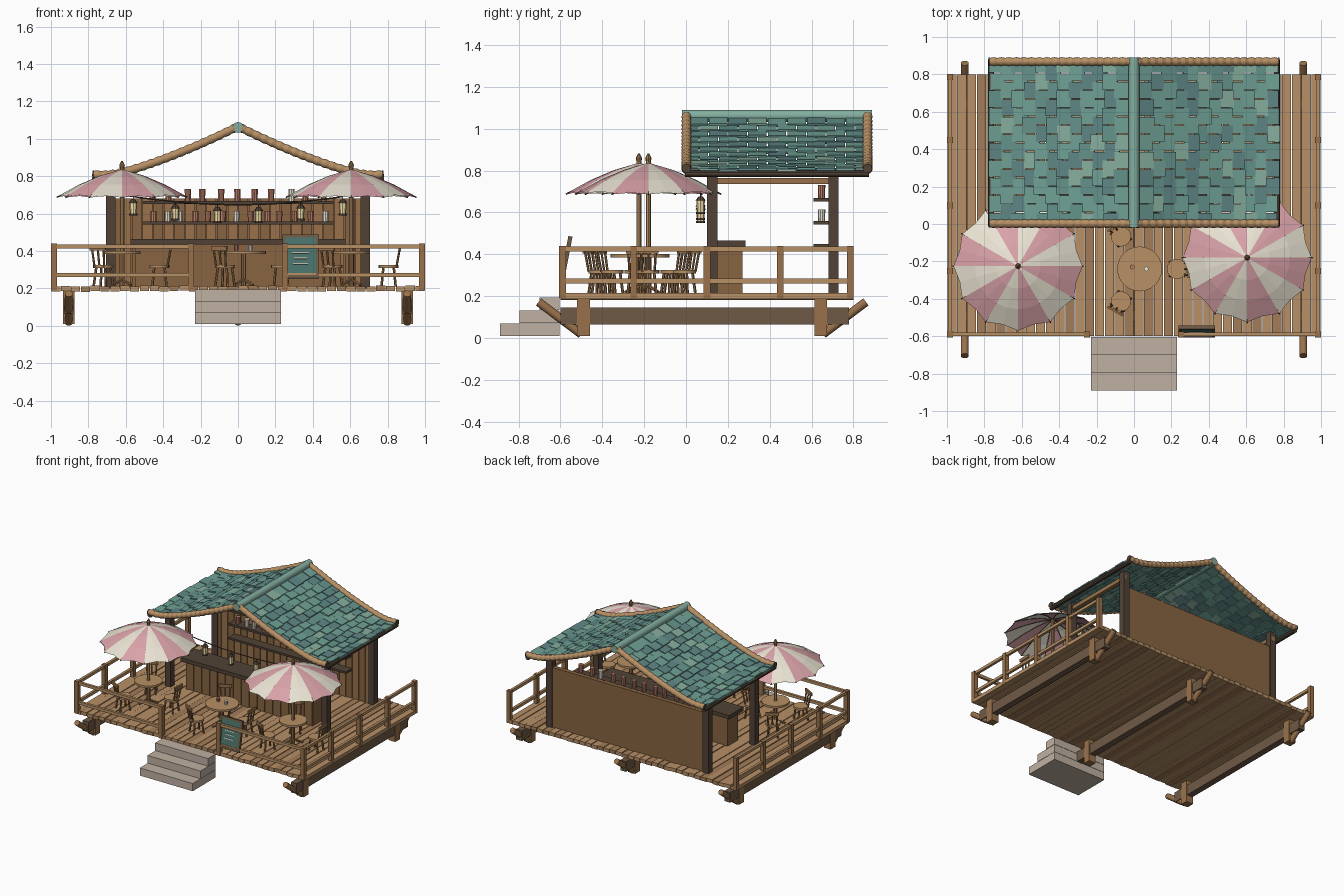
import bpy, bmesh, math, random
from mathutils import Vector, Matrix

if "Cube" in bpy.data.objects:
    bpy.data.objects.remove(bpy.data.objects["Cube"])

random.seed(4)
COL = dict(wood=(.53, .37, .23), plank=(.66, .49, .33), plank2=(.57, .41, .27), dark=(.25, .20, .16),
           beam=(.36, .28, .21), wall=(.46, .32, .20), bamboo=(.66, .49, .32), stone=(.70, .63, .57),
           teal1=(.36, .56, .51), teal2=(.32, .50, .47), teal3=(.45, .62, .55), teal4=(.30, .45, .45),
           ridge=(.44, .62, .56), pink=(.82, .57, .60), cream=(.90, .87, .79), clay=(.68, .42, .33),
           glow=(.95, .85, .60), board=(.22, .37, .34))
parts = {}


def part(name, col):
    return parts.setdefault((name, col), bmesh.new())


def box(name, col, loc, dim, rot=None):
    m = Matrix.Translation(loc) @ (rot or Matrix()) @ Matrix.Diagonal((*dim, 1))
    bmesh.ops.create_cube(part(name, col), size=1, matrix=m)


def span(name, col, x0, x1, y0, y1, z0, z1):
    box(name, col, ((x0 + x1) / 2, (y0 + y1) / 2, (z0 + z1) / 2), (x1 - x0, y1 - y0, z1 - z0))


def rod(name, col, a, b, r, r2=None, n=10):
    a, b = Vector(a), Vector(b)
    d = b - a
    m = Matrix.Translation((a + b) / 2) @ d.to_track_quat('Z', 'Y').to_matrix().to_4x4()
    bmesh.ops.create_cone(part(name, col), cap_ends=True, segments=n, radius1=r,
                          radius2=r if r2 is None else r2, depth=d.length, matrix=m)


def mug(name, col, x, y, z, h=.055, r=.018):
    rod(name, col, (x, y, z), (x, y, z + h), r * .9, r, 10)


# deck planks
N = 38
for i in range(N):
    w = 2 / N
    x = -1 + w * (i + .5)
    dz = random.uniform(-.003, .003)
    span('deck_planks', random.choice(('plank', 'plank', 'plank2')), x - w / 2 + .002, x + w / 2 - .002,
         -.6, .8, .185 + dz, .213 + dz)

# foundation beams, posts and log braces
for x in (-.905, 0, .905):
    span('floor_beam', 'beam', x - .025, x + .025, -.6, .78, .065, .145)
    for y, s in ((-.49, -1), (.645, 1)):
        span('foundation_post', 'wood', x - .03, x + .03, y - .03, y + .03, .01, .188)
        if x or s > 0:
            rod('log_brace', 'wood', (x, y + s * .01, .018), (x, y + s * .215, .172), .021, n=12)

# stone steps
for i in range(3):
    span('stone_steps', 'stone', -.23, .23, -.89 + i * .095, -.605, .01 + i * .062, .07 + i * .062)

# railings
for s in (-1, 1):
    for y in (-.59, -.25, .1, .45, .785):
        span('rail_post', 'wood', s * .983 - .016, s * .983 + .016, y - .016, y + .016, .19, .44)
    span('rail_post', 'wood', s * .25 - .016, s * .25 + .016, -.606, -.574, .19, .44)
    for z in (.425, .272):
        span('side_rail', 'bamboo', s * .983 - .01, s * .983 + .01, -.6, .795, z - .011, z + .011)
        span('front_rail', 'bamboo', min(s * .24, s * .99), max(s * .24, s * .99), -.6, -.58, z - .011, z + .011)

# bar building: columns, side beams, back wall
for s in (-1, 1):
    for y in (.125, .705):
        span('column', 'dark', s * .68 - .025, s * .68 + .025, y - .025, y + .025, .2, .806)
    span('side_beam', 'wood', s * .68 - .015, s * .68 + .015, .1, .73, .735, .765)
span('back_wall', 'wall', -.69, .69, .695, .72, .205, .68)
for i in range(24):
    x = -.655 + i * 1.31 / 23
    span('wall_slats', 'wood' if i % 2 else 'wall', x - .026, x + .026, .685, .697, .205, .68)

# counter
span('counter', 'wall', -.55, .55, .145, .27, .205, .435)
span('counter_top', 'dark', -.575, .575, .105, .285, .435, .465)
for i in range(16):
    x = -.515 + i * 1.03 / 15
    span('counter_panels', 'wall', x - .032, x + .032, .138, .147, .21, .435)

# shelves with cups
for z in (.44, .55, .66):
    span('shelf', 'dark', -.51, .51, .61, .688, z - .008, z + .008)
    if z > .5:
        n = 13 if z < .6 else 11
        for i in range(n):
            x = -.46 + i * .92 / (n - 1) + random.uniform(-.01, .01)
            mug('shelf_cups', random.choice(('clay', 'clay', 'cream')), x, .648, z + .008, .055 + (z > .6) * .008)

# roof profile: concave sweep with a slight upturn at the eaves
W = .77


def roof_z(a):
    return .787 + .275 * max(0, 1 - a / W) ** 1.38 + .018 * max(0, (a - .6) / .17) ** 2


# roof tiles, staggered in courses
C, R = 12, 9
for s in (-1, 1):
    for c in range(C):
        a = .03 + (c + .5) * .735 / C
        slope = math.atan2(roof_z(a + .02) - roof_z(a - .02), .04)
        tw = .84 / R
        length = .735 / C / math.cos(slope) + .017
        for r in range(R + c % 2):
            y0 = max(.015, .015 + (r - .5 * (c % 2)) * tw)
            y1 = min(.855, .015 + (r + 1 - .5 * (c % 2)) * tw)
            box('roof_tiles', random.choice(('teal1', 'teal1', 'teal2', 'teal3', 'teal4')),
                (s * (a + random.uniform(-.008, .008)), (y0 + y1) / 2, roof_z(a) + random.uniform(-.004, .002)),
                (length, y1 - y0 - .005, .011),
                Matrix.Rotation(s * (-slope - .09 + random.uniform(-.03, .03)), 4, 'Y'))
    # bamboo gable trim and dark eave pole
    for y in (.002, .868):
        K = 19
        for k in range(K):
            a0, a1 = W * k / K, W * (k + 1) / K
            p, q = Vector((s * a0, y, roof_z(a0) + .004)), Vector((s * a1, y, roof_z(a1) + .004))
            m = (p + q) / 2
            rod('gable_bamboo', 'bamboo', p, m, .020, .024, 12)
            rod('gable_bamboo', 'bamboo', m, q, .024, .020, 12)
        rod('gable_end_cap', 'dark', q, q + (q - p) * .2, .021, n=12)
    rod('eave_pole', 'dark', (s * .765, -.005, .785), (s * .765, .875, .785), .017, n=10)
rod('ridge_pole', 'ridge', (0, -.02, 1.061), (0, .89, 1.061), .029, n=14)

# lantern string
sag = lambda x: .648 + .06 * (x / .66) ** 2
xs = [-.66 + i * 1.32 / 18 for i in range(19)]
for a, b in zip(xs, xs[1:]):
    rod('lantern_rope', 'dark', (a, .07, sag(a)), (b, .07, sag(b)), .004, n=6)
for x in (-.56, -.335, -.11, .11, .335, .56):
    t = sag(x) - .015
    rod('lantern_hanger', 'dark', (x, .07, t + .02), (x, .07, t - .01), .003, n=6)
    rod('lantern_cap', 'dark', (x, .07, t - .02), (x, .07, t), .025, .010, 8)
    rod('lantern_glass', 'glow', (x, .07, t - .075), (x, .07, t - .02), .018, .020, 8)
    rod('lantern_base', 'dark', (x, .07, t - .085), (x, .07, t - .075), .022, n=8)


def chair(cx, cy, ang):
    M = Matrix.Translation((cx, cy, 0)) @ Matrix.Rotation(ang, 4, 'Z')
    P = lambda *v: M @ Vector(v)
    rod('chair_seat', 'bamboo', P(0, 0, .308), P(0, 0, .324), .054, n=16)
    for sx in (-1, 1):
        for sy in (-1, 1):
            rod('chair_leg', 'wood', P(sx * .038, sy * .038, .21), P(sx * .028, sy * .028, .31), .007, n=6)
    for k in (-1, 0, 1):
        rod('chair_back_slat', 'wood', P(.042, k * .03, .315), P(.062, k * .036, .425), .006, n=6)
    box('chair_back_top', 'wood', P(.061, 0, .415), (.012, .095, .024), Matrix.Rotation(ang, 4, 'Z'))


def table(cx, cy, r):
    rod('table_top', 'bamboo', (cx, cy, .385), (cx, cy, .401), r, n=24)
    rod('table_stem', 'wood', (cx, cy, .21), (cx, cy, .39), .014, n=8)
    for k in range(4):
        d = Vector((math.cos(k * math.pi / 2 + .78), math.sin(k * math.pi / 2 + .78), 0))
        rod('table_foot', 'wood', Vector((cx, cy, .25)), Vector((cx, cy, .218)) + d * .07, .008, n=6)
    for k in range(3):
        t = k * math.tau / 3
        chair(cx + .2 * math.cos(t), cy + .2 * math.sin(t), t)


def umbrella(cx, cy):
    rod('umbrella_pole', 'bamboo', (cx, cy, .21), (cx, cy, .85), .012, n=8)
    rod('umbrella_finial', 'wood', (cx, cy, .825), (cx, cy, .86), .009, .015, 8)
    rod('umbrella_finial', 'wood', (cx, cy, .86), (cx, cy, .882), .015, .004, 8)
    prof = [(.008, .835), (.12, .802), (.23, .755), (.345, .692)]
    n = 12
    ring = lambda r, z, t: Vector((cx + r * math.cos(t), cy + r * math.sin(t), z))
    for i in range(n):
        bm = part('umbrella_canopy', 'pink' if i % 2 else 'cream')
        ts = [(i + k / 2) * math.tau / n for k in range(3)]
        for under in (0, .006):
            # each panel's middle is pulled in and up at the rim to scallop it
            rows = [[bm.verts.new(ring(r - .022 * (k == 1) * (r > .3), z - under + .008 * (k == 1) * (r > .3), t))
                     for k, t in enumerate(ts)] for r, z in prof]
            for a, b in zip(rows, rows[1:]):
                for k in (0, 1):
                    f = (a[k], b[k], b[k + 1], a[k + 1])
                    bm.faces.new(f[::-1] if under else f)
        for p, q in zip(prof, prof[1:]):
            rod('umbrella_rib', 'dark', ring(p[0], p[1] - .006, ts[0]), ring(q[0] + .004, q[1] - .006, ts[0]), .004, n=5)


# seating
table(.03, -.24, .12)
mug('table_cups', 'clay', -.01, -.23, .401, .03, .013)
mug('table_cups', 'cream', .065, -.24, .401, .03, .013)
for x, y in ((-.62, -.225), (.605, -.18)):
    table(x, y, .1)
    umbrella(x, y)

# leaning menu board with chalk strokes
T = Matrix.Translation((.335, -.55, .365)) @ Matrix.Rotation(-.19, 4, 'X')
R4 = T.to_3x3().to_4x4()
box('menu_board', 'board', T @ Vector((0, -.025, 0)), (.17, .012, .21), R4)
for s in (-1, 1):
    box('menu_frame', 'beam', T @ Vector((s * .09, -.025, 0)), (.016, .02, .236), R4)
    box('menu_frame', 'beam', T @ Vector((0, -.025, s * .11)), (.19, .02, .016), R4)
for i, w in enumerate((.09, .07, .08)):
    box('chalk_stroke', 'cream', T @ Vector((0, -.033, .02 - i * .03)), (w, .005, .006), R4)

# turn every part into an object
smooth = ('ridge_pole', 'log_brace', 'gable_bamboo', 'table_top', 'shelf_cups', 'chair_seat', 'eave_pole')
mats = {}
for (name, col), bm in parts.items():
    me = bpy.data.meshes.new(name)
    bm.to_mesh(me)
    bm.free()
    if col not in mats:
        mats[col] = bpy.data.materials.new(col)
        mats[col].diffuse_color = (*[c ** 1.8 for c in COL[col]], 1)
    me.materials.append(mats[col])
    ob = bpy.data.objects.new(name, me)
    bpy.context.collection.objects.link(ob)
    if name in smooth:
        bpy.ops.object.select_all(action='DESELECT')
        ob.select_set(True)
        bpy.context.view_layer.objects.active = ob
        bpy.ops.object.shade_smooth_by_angle(angle=math.radians(35))

for m in bpy.data.materials:
    if m.users and not m.is_grease_pencil:
        m.use_nodes = True
        m.node_tree.nodes["Principled BSDF"].inputs["Base Color"].default_value = m.diffuse_color
